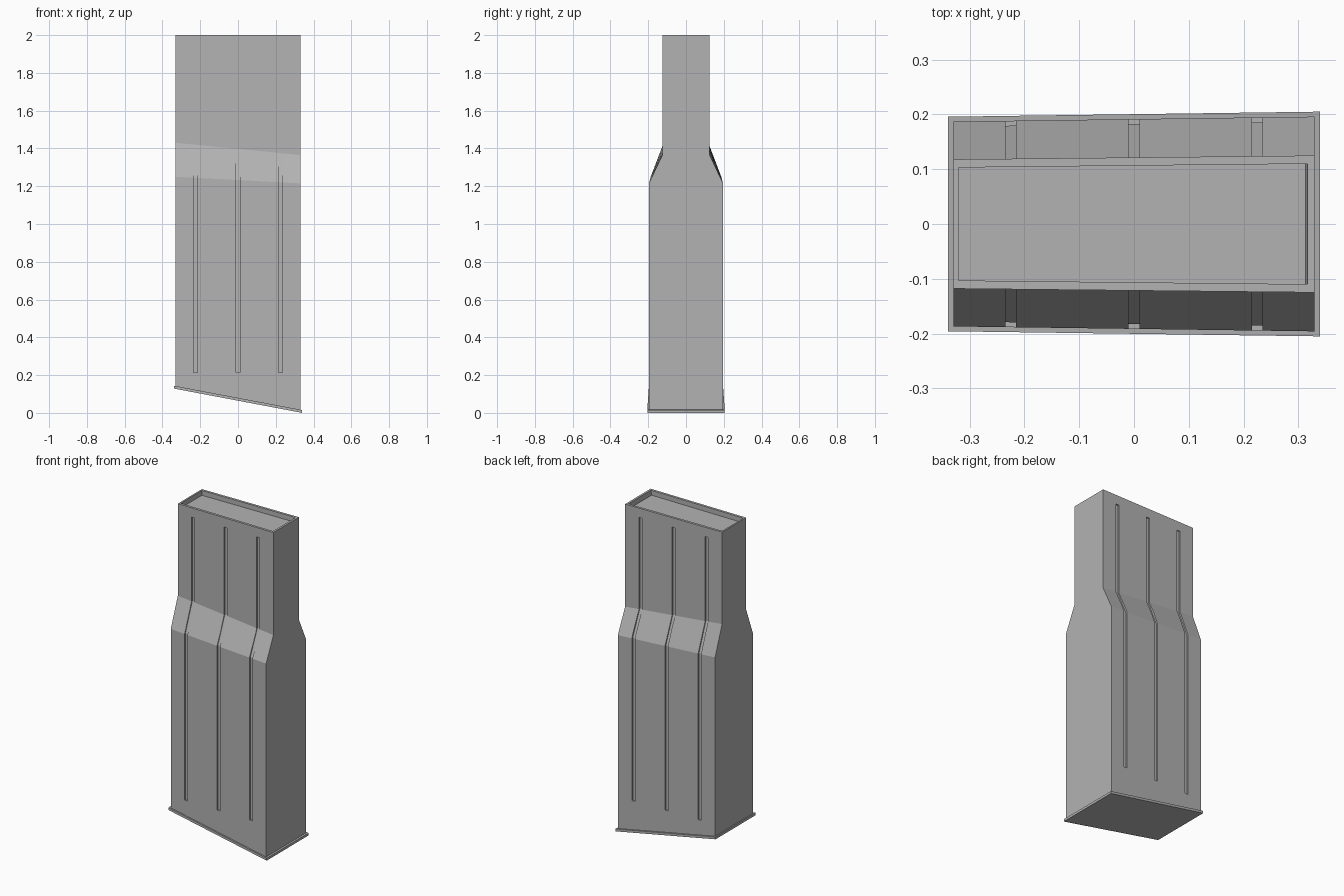
import bpy
import bmesh

cube = bpy.data.objects.get("Cube")
if cube:
    bpy.data.objects.remove(cube, do_unlink=True)

HX = 0.33          # half length of the body
TOP = 2.0


def lerp(a, b, x):
    """Value running from a at the left end (-x) to b at the right end (+x)."""
    return a + (b - a) * (x + HX) / (2 * HX)


def lower_half(x): return lerp(0.187, 0.196, x)
def upper_half(x): return lerp(0.118, 0.125, x)
def base_z(x): return lerp(0.14, 0.015, x)
def slope_low(x): return lerp(1.25, 1.215, x)
def slope_high(x): return lerp(1.43, 1.365, x)


steel = bpy.data.materials.new("grey_steel")
steel.use_nodes = True
steel.diffuse_color = (0.45, 0.45, 0.45, 1)
steel.node_tree.nodes["Principled BSDF"].inputs["Base Color"].default_value = (0.45, 0.45, 0.45, 1)


def finish(name, bm):
    bmesh.ops.recalc_face_normals(bm, faces=bm.faces)
    mesh = bpy.data.meshes.new(name)
    bm.to_mesh(mesh)
    bm.free()
    mesh.materials.append(steel)
    obj = bpy.data.objects.new(name, mesh)
    bpy.context.collection.objects.link(obj)
    return obj


def loft(bm, rings):
    """Closed skin through rings of equal length, capped at both ends."""
    loops = [[bm.verts.new(p) for p in ring] for ring in rings]
    for a, b in zip(loops, loops[1:]):
        for i in range(len(a)):
            j = (i + 1) % len(a)
            bm.faces.new((a[i], a[j], b[j], b[i]))
    bm.faces.new(loops[0][::-1])
    bm.faces.new(loops[-1])


def section(half, height, x0=-HX, x1=HX, inset=0.0):
    """Tapered rectangular ring; half width and height depend on x."""
    corners = ((x0, -1), (x1, -1), (x1, 1), (x0, 1))
    return [(x, s * (half(x) - inset), height(x)) for x, s in corners]


# Casing: slanted foot, shoulder, narrow neck and recessed top
bm = bmesh.new()
loft(bm, [
    section(lower_half, base_z),
    section(lower_half, slope_low),
    section(upper_half, slope_high),
    section(upper_half, lambda x: TOP),
    section(upper_half, lambda x: TOP, -0.32, 0.317, 0.015),
    section(upper_half, lambda x: TOP - 0.03, -0.32, 0.313, 0.015),
])
casing = finish("casing", bm)

# Three pressed grooves on the front and the back, following the shoulder
bm = bmesh.new()
for side in (-1, 1):
    for centre in (-0.225, 0, 0.225):
        rings = []
        for x in (centre - 0.01, centre + 0.01):
            floor = [
                (lower_half(x) - 0.009, 0.215),
                (lower_half(x) - 0.009, slope_low(x)),
                (upper_half(x) - 0.007, slope_high(x)),
                (upper_half(x) - 0.007, 1.942),
            ]
            outline = floor + [(0.3, 1.942), (0.3, 0.215)]
            rings.append([(x, side * y, z) for y, z in outline])
        loft(bm, rings)
cutter = finish("groove_cutter", bm)
cutter.hide_render = True

mod = casing.modifiers.new("grooves", "BOOLEAN")
mod.operation = "DIFFERENCE"
mod.solver = "EXACT"
mod.object = cutter
bpy.context.view_layer.objects.active = casing
bpy.ops.object.modifier_apply(modifier=mod.name)
bpy.data.objects.remove(cutter, do_unlink=True)

# Base plate: thin slanted flange slightly larger than the casing
bm = bmesh.new()
loft(bm, [
    section(lower_half, lambda x: base_z(x) - 0.013, -0.34, 0.34, -0.009),
    section(lower_half, lambda x: base_z(x) + 0.002, -0.34, 0.34, -0.009),
])
finish("base_plate", bm)
